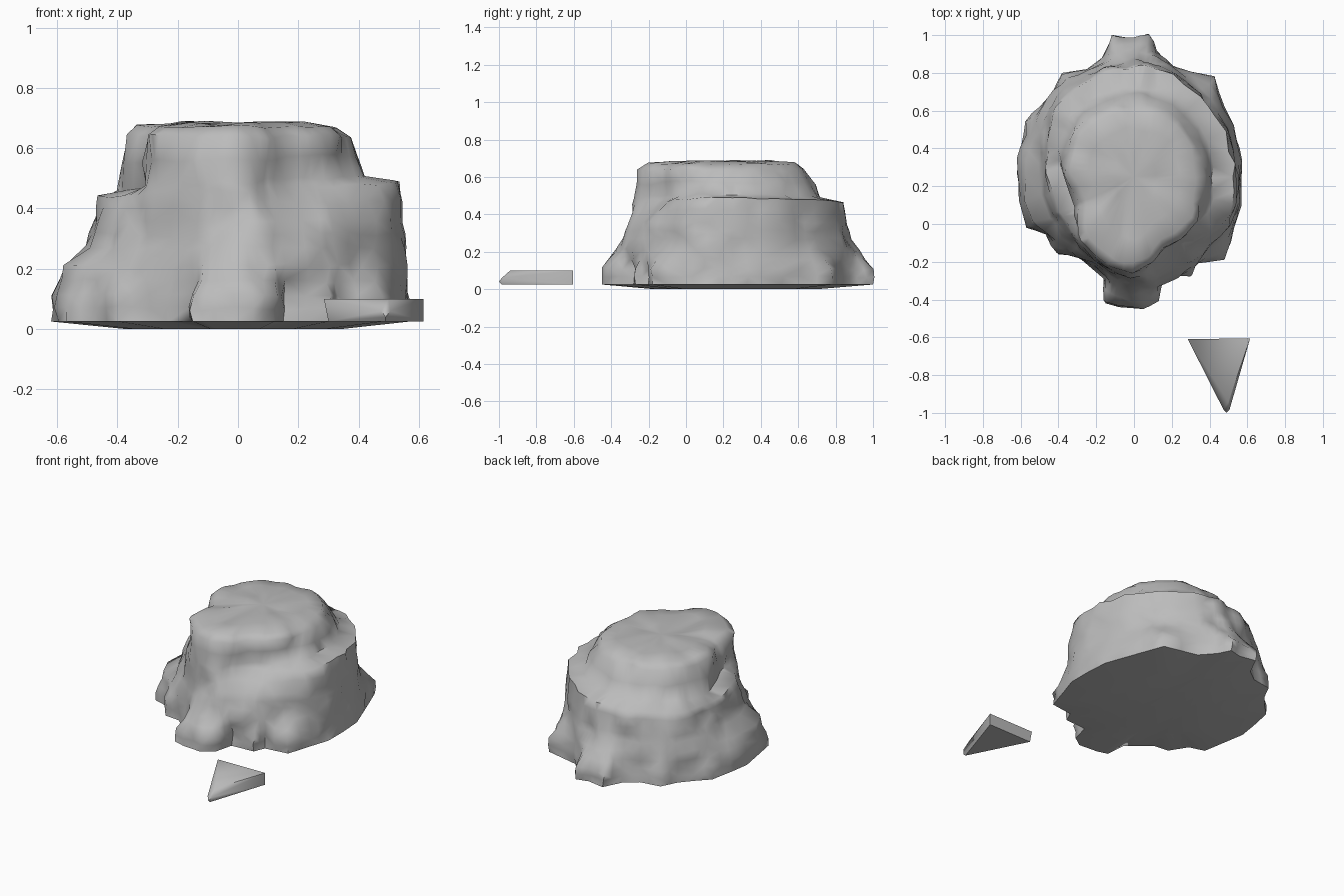
import bpy
import bmesh
import math
from mathutils import Vector, noise

if "Cube" in bpy.data.objects:
    bpy.data.objects.remove(bpy.data.objects["Cube"])

CENTRE = Vector((0, 0.25, 0))

# Ground outline of the boulder in hundredths, counter-clockwise
OUTLINE = [(57, 25), (56, 40), (48, 62), (42, 78), (20, 83), (12, 92), (8, 100), (0, 98),
           (-11, 100), (-17, 88), (-25, 82), (-38, 80), (-43, 70), (-50, 62), (-57, 55), (-60, 40),
           (-62, 27), (-57, -2), (-47, -5), (-40, -16), (-30, -17), (-16, -29), (-15, -42), (-8, -44),
           (5, -45), (12, -40), (15, -28), (30, -27), (33, -20), (48, -18), (53, -2), (57, 10)]

# Radii in hundredths at sixteen directions for each ledge, starting at +x
FOOT = [55, 56, 58, 60, 68, 60, 62, 57, 59, 58, 53, 51, 64, 58, 57, 57]
SHELF = [55, 55, 56, 59, 63, 59, 60, 53, 49, 50, 49, 50, 59, 57, 56, 57]
APRON = [54, 55, 55, 58, 61, 58, 58, 51, 47, 47, 46, 50, 55, 53, 54, 57]
LEDGE = [53, 54, 54, 57, 59, 57, 55, 49, 46, 43, 43, 50, 54, 42, 46, 55]
STEP = [42, 43, 45, 47, 47, 47, 46, 42, 38, 34, 42, 49, 53, 41, 42, 43]
BROW = [36, 37, 39, 39, 38, 39, 39, 38, 36, 32, 41, 48, 51, 41, 41, 38]


def stone_material():
    mat = bpy.data.materials.new("stone grey")
    colour = (0.5, 0.5, 0.5, 1)
    mat.use_nodes = True
    mat.diffuse_color = colour
    shader = mat.node_tree.nodes["Principled BSDF"]
    shader.inputs["Base Color"].default_value = colour
    shader.inputs["Roughness"].default_value = 0.9
    return mat


def finish(name, bm, mat, angle):
    """Turn a bmesh into a smooth-shaded object with sharp creases kept."""
    bmesh.ops.recalc_face_normals(bm, faces=bm.faces)
    mesh = bpy.data.meshes.new(name)
    bm.to_mesh(mesh)
    bm.free()
    mesh.materials.append(mat)
    obj = bpy.data.objects.new(name, mesh)
    bpy.context.collection.objects.link(obj)
    bpy.ops.object.select_all(action="DESELECT")
    obj.select_set(True)
    bpy.context.view_layer.objects.active = obj
    bpy.ops.object.shade_smooth_by_angle(angle=math.radians(angle))


def ledge_ring(radii, base, height, tilt=0):
    """Place one ring point above each outline point; tilt raises the +x side."""
    ring = []
    for point in base:
        direction = point - CENTRE
        turn = math.atan2(direction.y, direction.x) / math.tau % 1 * len(radii)
        i, t = int(turn), turn % 1
        a, b = radii[i % len(radii)], radii[(i + 1) % len(radii)]
        spot = CENTRE + direction.normalized() * (a + (b - a) * t) / 100
        ring.append(Vector((spot.x, spot.y, height + tilt * spot.x)))
    return ring


def scaled(ring, factor, height):
    return [Vector((*(CENTRE + (p - CENTRE) * factor).xy, height)) for p in ring]


def build_boulder(mat):
    # Outline with a midpoint between each pair of corners
    corners = [Vector((x, y, 0)) / 100 for x, y in OUTLINE]
    base = []
    for a, b in zip(corners, corners[1:] + corners[:1]):
        base += [a, (a + b) / 2]

    # Stacked contours from the ground to the crown
    brow = ledge_ring(BROW, base, 0.64)
    contours = [scaled(base, 1, 0.025), scaled(base, 0.99, 0.11),
                ledge_ring(FOOT, base, 0.21), ledge_ring(SHELF, base, 0.27),
                ledge_ring(APRON, base, 0.36), ledge_ring(LEDGE, base, 0.46, 0.05),
                ledge_ring(STEP, base, 0.485, 0.05), brow, scaled(brow, 0.9, 0.67),
                scaled(brow, 0.65, 0.685), scaled(brow, 0.3, 0.685)]
    rings = [scaled(base, 0.6, 0), contours[0]]
    for low, high in zip(contours, contours[1:]):
        if high[0].z - low[0].z > 0.08:
            rings.append([a.lerp(b, 0.5) for a, b in zip(low, high)])
        rings.append(high)

    # Weathered surface, leaving the underside flat
    for ring in rings[2:]:
        for p in ring:
            p += noise.noise_vector(p * 9) * Vector((0.026, 0.026, 0.016))

    bm = bmesh.new()
    loops = [[bm.verts.new(p) for p in ring] for ring in rings]
    count = len(base)
    for low, high in zip(loops, loops[1:]):
        for i in range(count):
            j = (i + 1) % count
            bm.faces.new((low[i], low[j], high[j], high[i]))
    bm.faces.new(loops[0])
    crown = bm.verts.new(CENTRE + Vector((0, 0, 0.685)))
    for i in range(count):
        bm.faces.new((loops[-1][i], loops[-1][(i + 1) % count], crown))
    bmesh.ops.triangulate(bm, faces=[f for f in bm.faces if len(f.verts) == 4])
    finish("boulder", bm, mat, 65)


def build_chip(mat):
    # Triangular stone chip whose upper tip is cut back
    bottom = [(0.3, -0.61, 0.025), (0.49, -0.985, 0.025), (0.615, -0.605, 0.025)]
    top = [(0.285, -0.61, 0.1), (0.5, -0.94, 0.1), (0.615, -0.605, 0.1)]
    nose = [(0.475, -0.985, 0.06), (0.505, -0.985, 0.06), (0.49, -1, 0.04)]
    bm = bmesh.new()
    for p in bottom + top + nose:
        bm.verts.new(p)
    bmesh.ops.convex_hull(bm, input=bm.verts)
    finish("stone_chip", bm, mat, 60)


stone = stone_material()
build_boulder(stone)
build_chip(stone)
